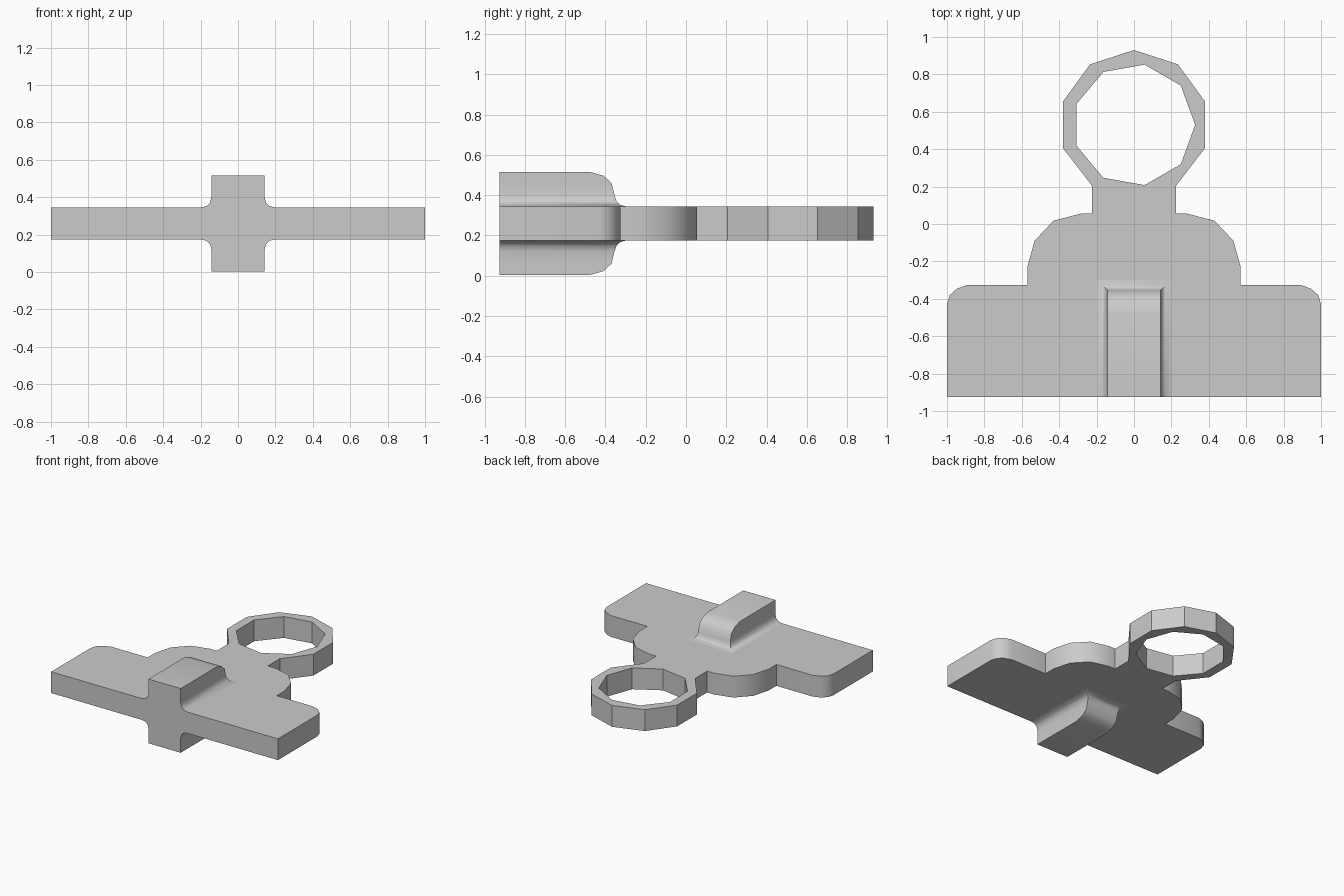
import bpy, bmesh
from math import radians, sin, cos, pi

cube = bpy.data.objects.get("Cube")
if cube:
    bpy.data.objects.remove(cube, do_unlink=True)

MID = 0.26       # height of the middle plane
HALF = 0.085     # half thickness of the plate
FRONT = -0.925

grey = bpy.data.materials.new("light_grey")
grey.use_nodes = True
colour = (0.6, 0.6, 0.6, 1)
grey.diffuse_color = colour
grey.node_tree.nodes["Principled BSDF"].inputs["Base Color"].default_value = colour


def finish(name, bm):
    bmesh.ops.recalc_face_normals(bm, faces=bm.faces[:])
    mesh = bpy.data.meshes.new(name)
    bm.to_mesh(mesh)
    bm.free()
    mesh.materials.append(grey)
    obj = bpy.data.objects.new(name, mesh)
    obj.location.z = MID
    bpy.context.collection.objects.link(obj)
    bpy.ops.object.select_all(action="DESELECT")
    obj.select_set(True)
    bpy.context.view_layer.objects.active = obj
    bpy.ops.object.shade_smooth_by_angle(angle=radians(35))
    return obj


# Plate: wings, rounded shoulder, neck and ten-sided ring with a nine-sided hole
side = [(1, FRONT), (1, -0.43), (0.985, -0.38), (0.945, -0.345), (0.89, -0.325),
        (0.57, -0.325), (0.57, -0.23), (0.532, -0.09), (0.43, 0.018),
        (0.285, 0.055), (0.225, 0.055), (0.225, 0.205)]
ring_y = 0.53
side += [(0.4 * cos(a), ring_y + 0.4 * sin(a))
         for a in (radians(d) for d in (-18, 18, 54))]
outline = side + [(0, ring_y + 0.4)] + [(-x, y) for x, y in reversed(side)]
hole = [(0.327 * cos(2 * pi * i / 9), ring_y + 0.327 * sin(2 * pi * i / 9))
        for i in range(9)]

bm = bmesh.new()
for loop in (outline, hole):
    verts = [bm.verts.new((x, y, -HALF)) for x, y in loop]
    for i, v in enumerate(verts):
        bm.edges.new((v, verts[i - 1]))
bmesh.ops.triangle_fill(bm, edges=bm.edges[:], use_beauty=True, normal=(0, 0, 1))
bmesh.ops.dissolve_limit(bm, angle_limit=radians(1), verts=[], edges=bm.edges[:])
ext = bmesh.ops.extrude_face_region(bm, geom=bm.faces[:], use_keep_orig=True)
top = [g for g in ext["geom"] if isinstance(g, bmesh.types.BMVert)]
bmesh.ops.translate(bm, verts=top, vec=(0, 0, 2 * HALF))
finish("plate", bm)

# Ridge: lofted up from the plate with a filleted foot, mirrored underneath
# (half width, back y, height above the middle plane)
layers = [(0.2, -0.30, HALF), (0.167, -0.328, 0.093), (0.15, -0.345, 0.11),
          (0.142, -0.355, 0.14), (0.142, -0.37, 0.2), (0.142, -0.41, 0.237),
          (0.142, -0.478, 0.256)]
bm = bmesh.new()
rows = [[bm.verts.new(p) for p in ((-w, FRONT, z), (-w, b, z), (w, b, z), (w, FRONT, z))]
        for w, b, z in layers]
for low, high in zip(rows, rows[1:]):
    for i in range(3):
        bm.faces.new((low[i], low[i + 1], high[i + 1], high[i]))
bm.faces.new(rows[-1])
bm.faces.new([r[0] for r in rows] + [r[3] for r in reversed(rows)])
ridge = finish("ridge", bm)
mirror = ridge.modifiers.new("mirror", "MIRROR")
mirror.use_axis = (False, False, True)
mirror.use_mirror_merge = False
